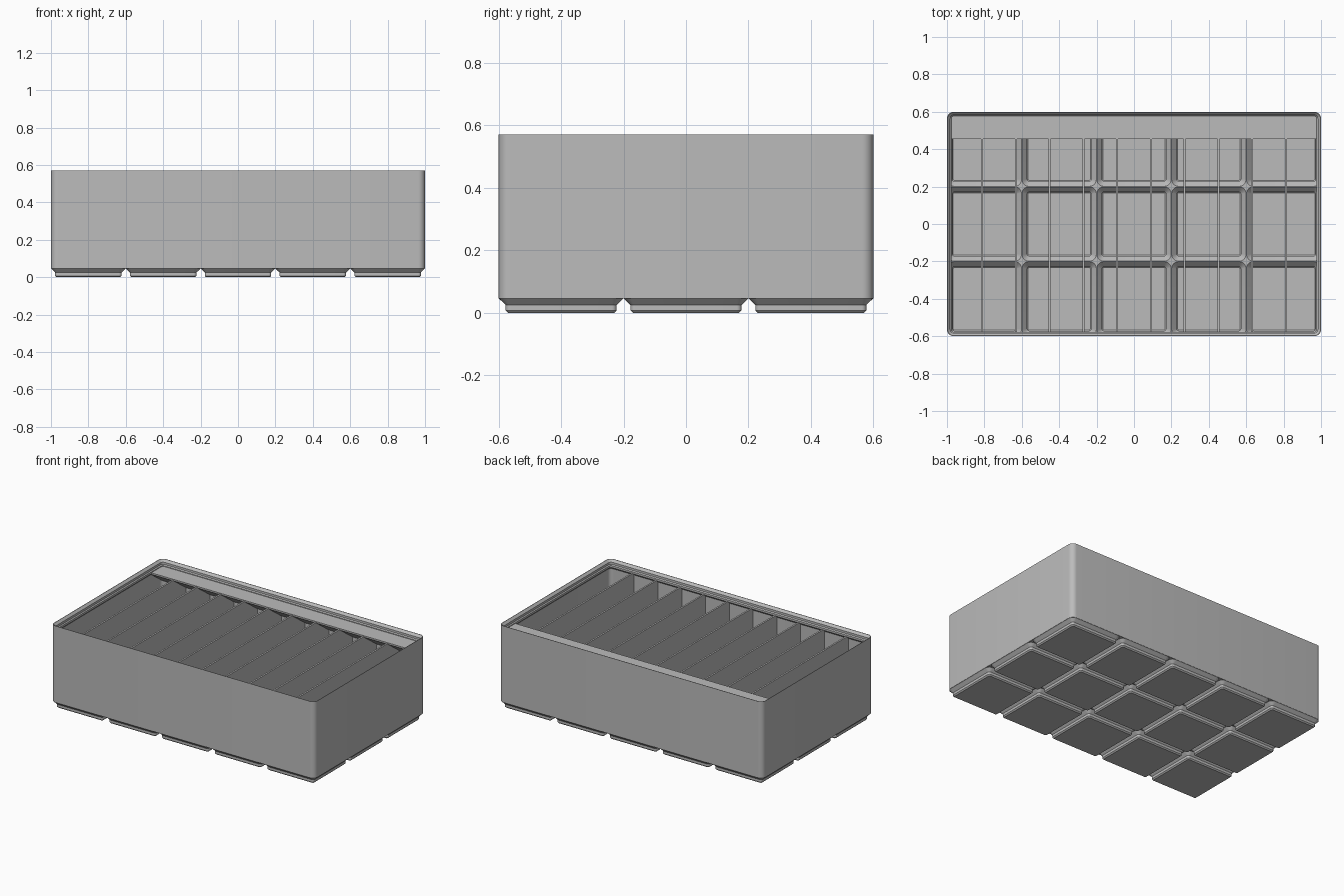
import bpy, bmesh, math

if "Cube" in bpy.data.objects:
    bpy.data.objects.remove(bpy.data.objects["Cube"])

grey = bpy.data.materials.new("plain grey")
grey.use_nodes = True
COLOR = (0.5, 0.5, 0.5, 1)
grey.diffuse_color = COLOR
grey.node_tree.nodes["Principled BSDF"].inputs["Base Color"].default_value = COLOR

HX, HY, R = 1.0, 0.6, 0.036      # outer half sizes and corner radius
WALL = 0.0095
PITCH = 0.4
CELLS_X = [PITCH * (i - 2) for i in range(5)]
CELLS_Y = [PITCH * (j - 1) for j in range(3)]
TOP = 0.571


def make_object(name, bm):
    bmesh.ops.recalc_face_normals(bm, faces=bm.faces)
    mesh = bpy.data.meshes.new(name)
    bm.to_mesh(mesh)
    bm.free()
    mesh.materials.append(grey)
    obj = bpy.data.objects.new(name, mesh)
    bpy.context.collection.objects.link(obj)
    return obj


def ring(bm, cx, cy, hx, hy, r, z, limit=None, segs=7):
    """Rounded rectangle of vertices at height z."""
    verts = []
    for k, (sx, sy) in enumerate([(1, 1), (-1, 1), (-1, -1), (1, -1)]):
        for s in range(segs + 1):
            a = math.pi / 2 * (k + s / segs)
            x = cx + sx * (hx - r) + r * math.cos(a)
            y = cy + sy * (hy - r) + r * math.sin(a)
            if limit:
                x = max(-limit[0], min(limit[0], x))
                y = max(-limit[1], min(limit[1], y))
            verts.append(bm.verts.new((x, y, z)))
    return verts


def loft(bm, rings):
    """Closed solid through a stack of rings."""
    for a, b in zip(rings, rings[1:]):
        n = len(a)
        for i in range(n):
            j = (i + 1) % n
            bm.faces.new((a[i], a[j], b[j], b[i]))
    bm.faces.new(rings[0])
    bm.faces.new(rings[-1])


def cell_solids(name, profile, limit=None):
    """One lofted solid per grid cell; profile rows are z, half size, radius."""
    bm = bmesh.new()
    for cx in CELLS_X:
        for cy in CELLS_Y:
            loft(bm, [ring(bm, cx, cy, h, h, r, z, limit) for z, h, r in profile])
    return make_object(name, bm)


def prism(name, outline, x0, x1):
    """Extrude a (y, z) outline along x."""
    bm = bmesh.new()
    ends = [[bm.verts.new((x, y, z)) for y, z in outline] for x in (x0, x1)]
    loft(bm, ends)
    return make_object(name, bm)


def boolean(target, cutter, operation):
    mod = target.modifiers.new(operation, 'BOOLEAN')
    mod.object, mod.operation, mod.solver = cutter, operation, 'EXACT'
    bpy.context.view_layer.objects.active = target
    bpy.ops.object.modifier_apply(modifier=mod.name)
    bpy.data.objects.remove(cutter)


def smooth(obj):
    bpy.ops.object.select_all(action='DESELECT')
    obj.select_set(True)
    bpy.context.view_layer.objects.active = obj
    bpy.ops.object.shade_smooth_by_angle(angle=math.radians(25))


# Outer block of the bin
bm = bmesh.new()
loft(bm, [ring(bm, 0, 0, HX, HY, R, z) for z in (0.0465, TOP)])
bin_body = make_object("bin_body", bm)

# Stepped feet under every cell
feet = cell_solids("feet", [(0, 0.170, 0.008), (0.0076, 0.1777, 0.015),
                            (0.0248, 0.1777, 0.015), (0.0455, 0.1985, R),
                            (0.053, 0.1985, R)])
boolean(bin_body, feet, 'UNION')

# Main cavity with the stepped stacking lip: rows are z, inset from outside
LIP = [(0.055, WALL), (0.508, WALL), (0.522, 0.0235), (0.535, 0.0235),
       (0.5415, 0.0175), (0.556, 0.0175), (TOP, 0.003), (TOP + 0.02, 0.003)]
bm = bmesh.new()
loft(bm, [ring(bm, 0, 0, HX - d, HY - d, R - d, z) for z, d in LIP])
boolean(bin_body, make_object("cavity", bm), 'DIFFERENCE')

# Hollow pockets inside the feet
pockets = cell_solids("pockets", [(0.0105, 0.167, 0.008), (0.0145, 0.171, 0.011),
                                  (0.0265, 0.171, 0.011), (0.055, 0.1985, 0.036),
                                  (0.07, 0.1985, 0.036)],
                      limit=(HX - WALL - 0.0005, HY - WALL - 0.0005))
boolean(bin_body, pockets, 'DIFFERENCE')
smooth(bin_body)

# Thin dividers that follow the floor down into the pockets
outline = [(-HY + 0.006, 0.525), (-HY + 0.006, 0.052)]
for cy in CELLS_Y:
    outline += [(cy - 0.191, 0.05), (cy - 0.168, 0.025), (cy - 0.168, 0.009),
                (cy + 0.168, 0.009), (cy + 0.168, 0.025), (cy + 0.191, 0.05)]
outline += [(HY - 0.006, 0.052), (HY - 0.006, 0.525)]
GAP = 0.1805
for i in range(10):
    x = GAP * (i - 4.5)
    prism(f"divider_{i + 1}", outline, x - 0.0058, x + 0.0058)

# Label shelf along the back with a sloping underside
prism("label_shelf", [(0.455, 0.53), (0.592, 0.53), (0.592, 0.42), (0.455, 0.519)],
      -0.985, 0.985)
